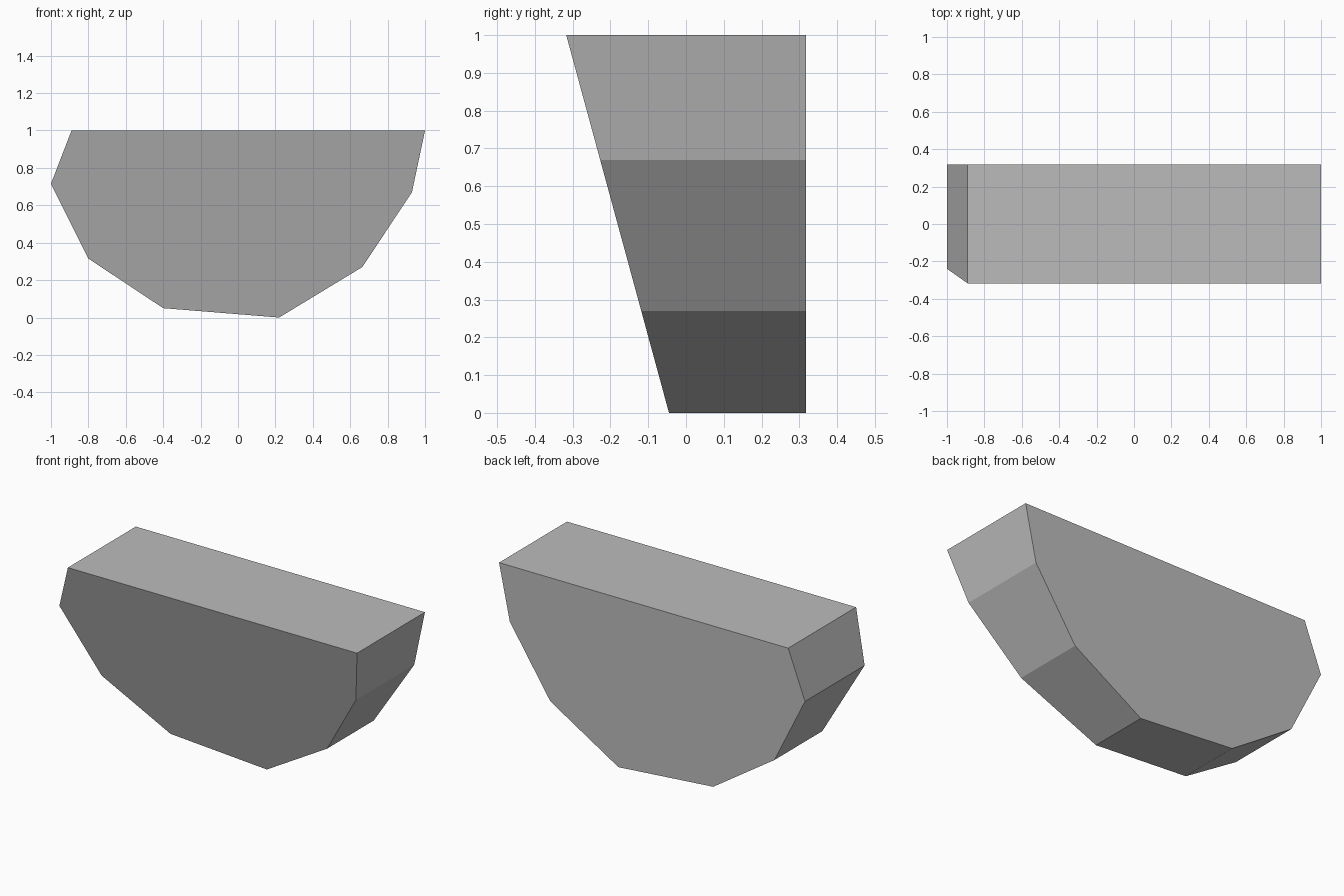
import bpy
import bmesh

cube = bpy.data.objects.get("Cube")
if cube:
    bpy.data.objects.remove(cube, do_unlink=True)

# Plain grey material
grey = bpy.data.materials.new("plain grey")
grey.use_nodes = True
colour = (0.5, 0.5, 0.5, 1)
grey.diffuse_color = colour
grey.node_tree.nodes["Principled BSDF"].inputs["Base Color"].default_value = colour

# Outline of the block in x and z
outline = [(-0.89, 1), (-1, 0.715), (-0.8, 0.315), (-0.4, 0.05),
           (0.22, 0), (0.665, 0.27), (0.93, 0.67), (1, 1)]
BACK = 0.317


def front_depth(z):
    """The front leans forward towards the top."""
    return -0.045 - 0.272 * z


# Faceted block: outline spanned between the leaning front and flat back
bm = bmesh.new()
front = [bm.verts.new((x, front_depth(z), z)) for x, z in outline]
back = [bm.verts.new((x, BACK, z)) for x, z in outline]
bm.faces.new(front)
bm.faces.new(back[::-1])
for i in range(len(outline)):
    j = (i + 1) % len(outline)
    bm.faces.new((front[i], back[i], back[j], front[j]))
bmesh.ops.recalc_face_normals(bm, faces=bm.faces)

mesh = bpy.data.meshes.new("faceted_block")
bm.to_mesh(mesh)
bm.free()
mesh.materials.append(grey)
block = bpy.data.objects.new("faceted_block", mesh)
bpy.context.collection.objects.link(block)
